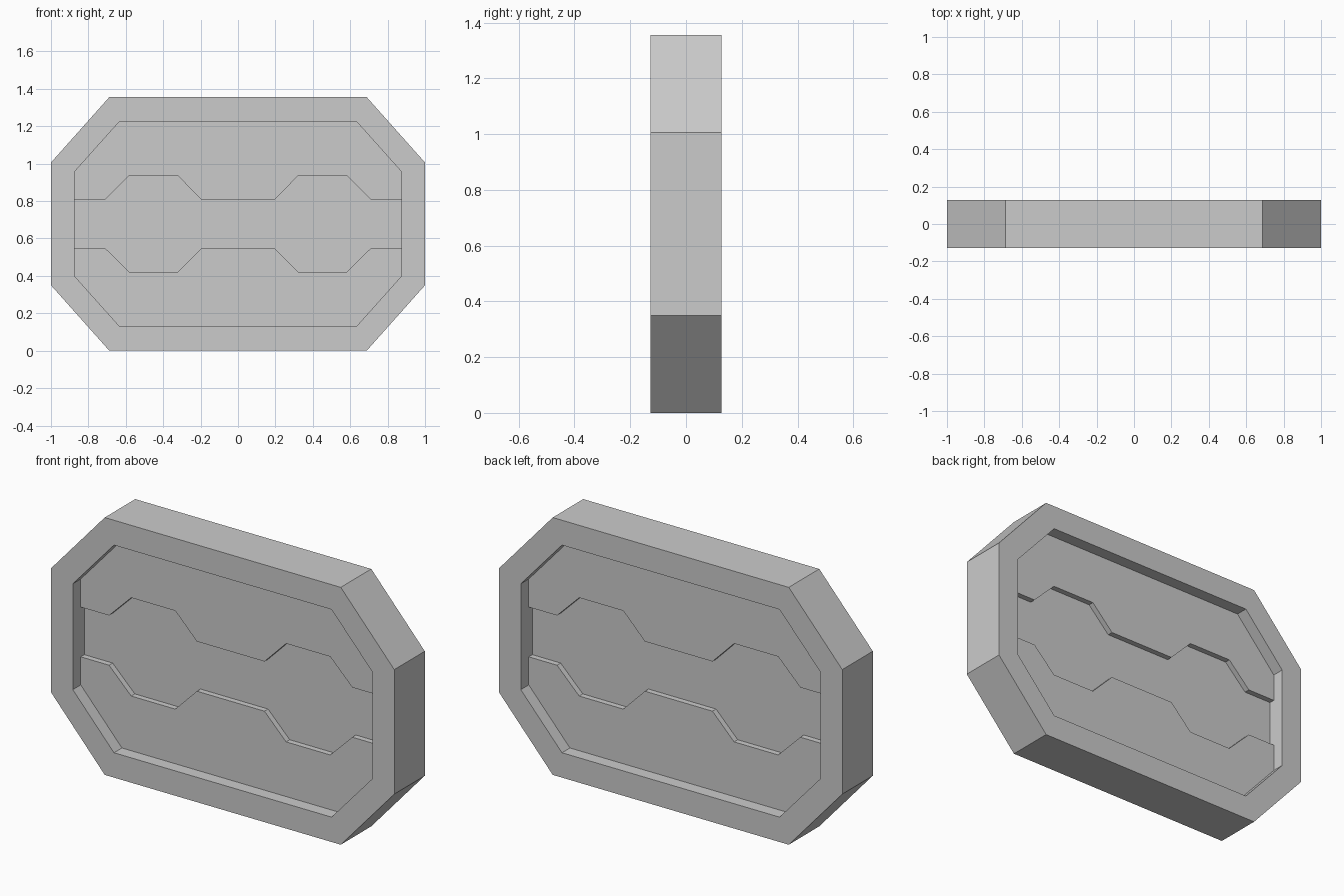
import bpy, bmesh

if "Cube" in bpy.data.objects:
    bpy.data.objects.remove(bpy.data.objects["Cube"])

MID = 0.678          # height of the door's centre
FRAME_Y = 0.127      # half depths of the three layers
PANEL_Y = 0.061
BAND_Y = 0.031

grey = bpy.data.materials.new("plain grey")
grey.diffuse_color = (0.6, 0.6, 0.6, 1)
grey.use_nodes = True
grey.node_tree.nodes["Principled BSDF"].inputs["Base Color"].default_value = grey.diffuse_color


def finish(bm, name):
    bmesh.ops.recalc_face_normals(bm, faces=bm.faces)
    mesh = bpy.data.meshes.new(name)
    bm.to_mesh(mesh)
    bm.free()
    mesh.materials.append(grey)
    obj = bpy.data.objects.new(name, mesh)
    bpy.context.collection.objects.link(obj)
    return obj


def ring(bm, points, y):
    return [bm.verts.new((x, y, MID + z)) for x, z in points]


def bridge(bm, a, b):
    n = len(a)
    for i in range(n):
        j = (i + 1) % n
        bm.faces.new((a[i], a[j], b[j], b[i]))


def octagon(w, h, cx, cz):
    return [(cx, h), (w, cz), (w, -cz), (cx, -h),
            (-cx, -h), (-w, -cz), (-w, cz), (-cx, h)]


def slab(name, points, half):
    bm = bmesh.new()
    front, back = ring(bm, points, -half), ring(bm, points, half)
    bm.faces.new(front)
    bm.faces.new(back)
    bridge(bm, front, back)
    return finish(bm, name)


# Octagonal frame: outer and inner rings joined front and back
outer = octagon(1.0, 0.678, 0.688, 0.328)
inner = octagon(0.874, 0.547, 0.634, 0.279)
bm = bmesh.new()
of, ob = ring(bm, outer, -FRAME_Y), ring(bm, outer, FRAME_Y)
nf, nb = ring(bm, inner, -FRAME_Y), ring(bm, inner, FRAME_Y)
for a, b in ((of, ob), (of, nf), (ob, nb), (nf, nb)):
    bridge(bm, a, b)
finish(bm, "frame")

# Upper and lower panels with a notched inner edge
half_edge = [(0.874, 0.131), (0.709, 0.131), (0.58, 0.259),
             (0.323, 0.259), (0.197, 0.131)]
edge = half_edge + [(-x, z) for x, z in reversed(half_edge)]
upper = edge + [(-0.874, 0.279), (-0.634, 0.547), (0.634, 0.547), (0.874, 0.279)]
slab("upper_panel", upper, PANEL_Y)
slab("lower_panel", [(x, -z) for x, z in upper], PANEL_Y)

# Deeper band between the panels
slab("centre_band", edge + [(x, -z) for x, z in reversed(edge)], BAND_Y)
